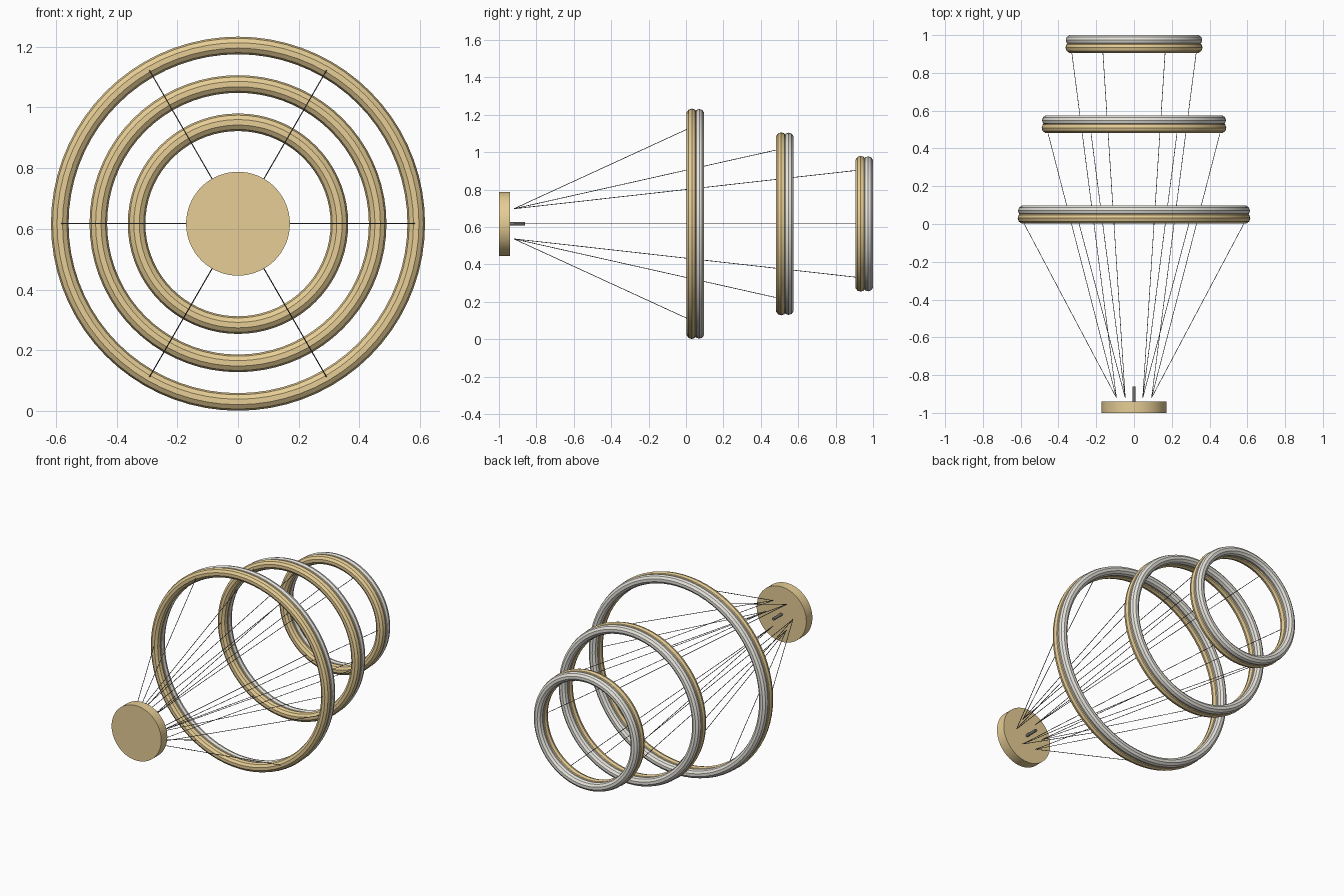
import bpy, math
from mathutils import Vector

cube = bpy.data.objects.get("Cube")
if cube:
    bpy.data.objects.remove(cube)

CENTRE_Z = 0.617


def material(name, colour):
    m = bpy.data.materials.new(name)
    m.use_nodes = True
    m.diffuse_color = (*colour, 1)
    m.node_tree.nodes["Principled BSDF"].inputs["Base Color"].default_value = (*colour, 1)
    return m


gold = material("brushed gold", (0.79, 0.61, 0.30))
pale = material("pale diffuser", (0.80, 0.78, 0.72))
dark = material("dark cable", (0.16, 0.16, 0.16))


def finish(name, mat):
    ob = bpy.context.object
    ob.name = name
    ob.data.materials.append(mat)
    bpy.ops.object.shade_smooth_by_angle(angle=math.radians(30))
    return ob


def tube_ring(name, y, major, minor, mat):
    bpy.ops.mesh.primitive_torus_add(
        major_radius=major, minor_radius=minor, major_segments=72, minor_segments=10,
        location=(0, y, CENTRE_Z), rotation=(math.pi / 2, 0, 0))
    return finish(name, mat)


def rod(name, start, end, radius, mat, sides=32):
    a, b = Vector(start), Vector(end)
    bpy.ops.mesh.primitive_cylinder_add(
        vertices=sides, radius=radius, depth=(b - a).length, location=(a + b) / 2,
        rotation=(b - a).to_track_quat('Z', 'Y').to_euler())
    return finish(name, mat)


def polar(radius, y, angle):
    return (radius * math.cos(angle), y, CENTRE_Z + radius * math.sin(angle))


# Ceiling canopy and its central stub
rod("canopy", (0, -1, CENTRE_Z), (0, -0.94, CENTRE_Z), 0.171, gold, 64)
rod("canopy_stub", (0, -0.94, CENTRE_Z), (0, -0.86, CENTRE_Z), 0.009, dark, 12)

# Three hoops, each a gold tube backed by a pale tube and hung on six cables
for label, radius, front in (("large", 0.587, 0.002), ("middle", 0.460, 0.480),
                             ("small", 0.334, 0.905)):
    tube_ring(label + "_gold_hoop", front + 0.029, radius, 0.029, gold)
    tube_ring(label + "_light_hoop", front + 0.069, radius, 0.027, pale)
    for i in range(6):
        angle = i * math.pi / 3
        rod(f"{label}_cable_{i + 1}", polar(0.093, -0.92, angle),
            polar(radius - 0.005, front, angle), 0.0018, dark, 6)
